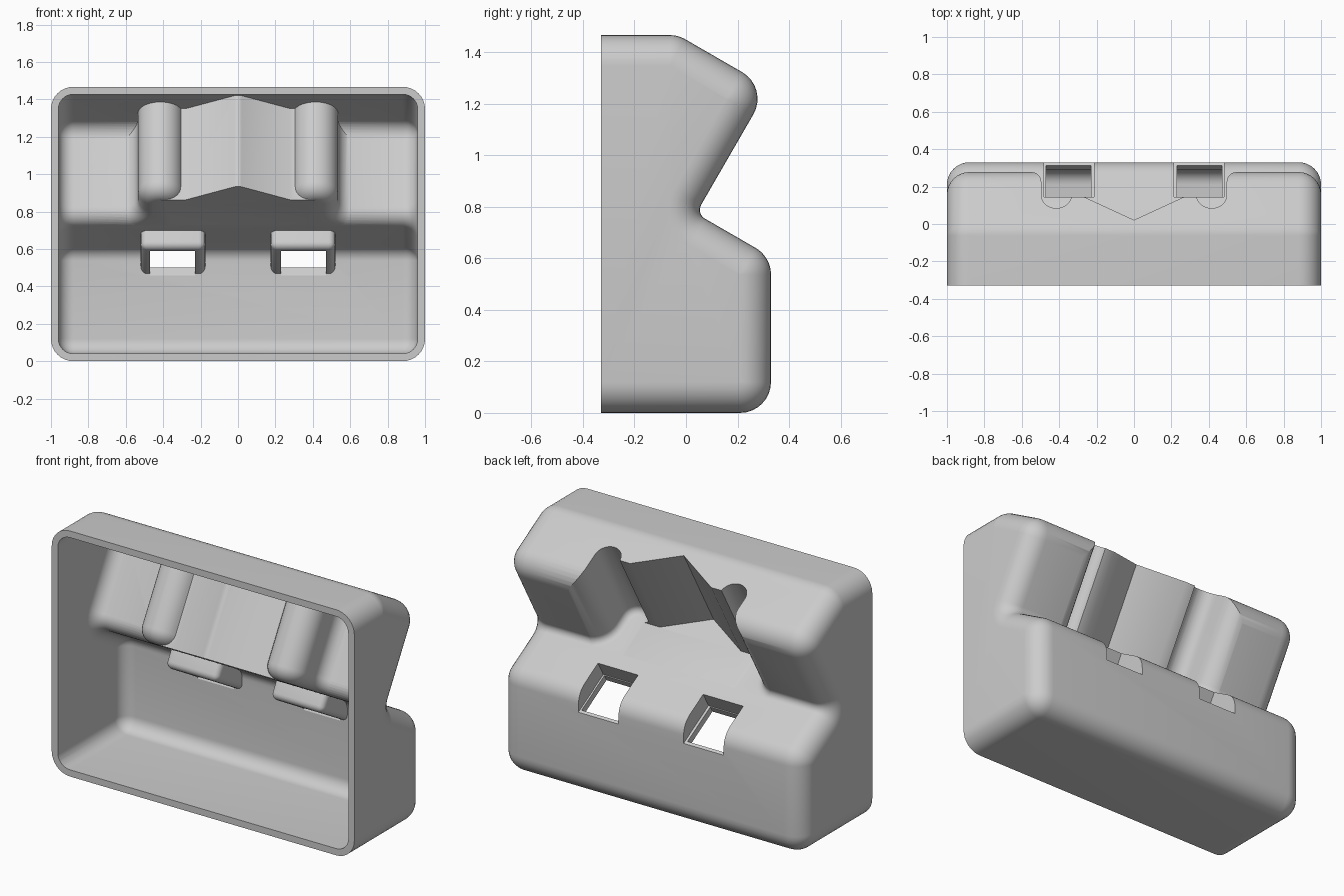
import bpy, bmesh, math
from mathutils import Vector, Matrix

if "Cube" in bpy.data.objects:
    bpy.data.objects.remove(bpy.data.objects["Cube"])

WALL, ROUND, FILLET = 0.04, 0.12, 0.04
SHELF, TOP, LOBE = 0.69, 1.255, -0.353   # shelf and roof heights, lobe face, in the tilted frame
C, S = math.cos(math.pi / 6), 0.5


def tilt(x, w, v):
    """Tilted frame: w runs out along the sloping shelf, v stands square to it."""
    return Vector((x, C * w + S * v, C * v - S * w))


def rounded(pts, radii, offs, n=8):
    """Counter-clockwise polygon, edges moved inward by offs, corners rounded."""
    pts = [Vector(p) for p in pts]
    m = len(pts)
    out = []
    for i, p in enumerate(pts):
        a = (p - pts[i - 1]).normalized()
        b = (pts[(i + 1) % m] - p).normalized()
        na = Vector((-a.y, a.x))
        turn = math.atan2(a.x * b.y - a.y * b.x, a.dot(b))
        da, db = offs[i - 1], offs[i]
        corner = p + (b * da - a * db) * (1 / math.sin(turn))
        side = 1 if turn > 0 else -1
        r = max(radii[i] - side * min(da, db), 0.0)
        start = corner - a * (r * math.tan(abs(turn) / 2))
        centre = start + na * r * side
        for k in range(n + 1):
            out.append(centre + Matrix.Rotation(turn * k / n, 2) @ (start - centre))
    return out


def loft(name, sections):
    bm = bmesh.new()
    rings = [[bm.verts.new(p) for p in s] for s in sections]
    m = len(rings[0])
    for r0, r1 in zip(rings, rings[1:]):
        for i in range(m):
            j = (i + 1) % m
            bm.faces.new((r0[i], r0[j], r1[j], r1[i]))
    bm.faces.new(rings[0][::-1])
    bm.faces.new(rings[-1])
    bmesh.ops.remove_doubles(bm, verts=bm.verts, dist=1e-4)
    bmesh.ops.recalc_face_normals(bm, faces=bm.faces)
    me = bpy.data.meshes.new(name)
    bm.to_mesh(me)
    bm.free()
    ob = bpy.data.objects.new(name, me)
    bpy.context.scene.collection.objects.link(ob)
    return ob


def body(name, t, front):
    """Side profile swept across x with rounded ends."""
    notch, ridge = tilt(0, LOBE, SHELF), tilt(0, LOBE, TOP)
    high = 1.467
    pts = [(front, 0), (0.33, 0), (0.33, (SHELF - S * 0.33) / C), notch.yz, ridge.yz,
           ((TOP - C * high) / S, high), (front, high)]
    radii = [0, ROUND, ROUND, FILLET, ROUND, ROUND, 0]
    r = ROUND - t
    half = []
    for k in range(9):
        a = math.pi / 2 * k / 8
        d = t + r * (1 - math.cos(a)) * 0.995
        half.append((1 - t - r + r * math.sin(a), rounded(pts, radii, [d] * 6 + [0])))
    rows = half[::-1] + [(-x, s) for x, s in half]
    return loft(name, [[(x, p.x, p.y) for p in s] for x, s in rows])


def recess(name, pts, radii, t, fillet, sign=1, lift=0.001):
    """Cutter standing on the shelf, its foot filleted."""
    r = fillet + t if fillet else 0
    base = SHELF - t + lift
    rows = []
    for k in range(9 if r else 1):
        a = math.pi / 2 * k / 8 if r else 0
        off = -t + r * (1 - math.sin(a))
        rows.append((base + r * (1 - math.cos(a)), rounded(pts, radii, [off] * len(pts))))
    rows.append((1.6, rows[-1][1]))
    return loft(name, [[tilt(sign * p.x, p.y, v) for p in s] for v, s in rows])


def block(name, x0, x1, w0, w1, v0, v1, sign, bevel=0.0):
    ob = loft(name, [[tilt(sign * x, w, v) for x, w in
                      ((x0, w0), (x1, w0), (x1, w1), (x0, w1))] for v in (v0, v1)])
    if bevel:
        bm = bmesh.new()
        bm.from_mesh(ob.data)
        bmesh.ops.bevel(bm, geom=bm.edges[:], offset=bevel, segments=5, profile=0.5,
                        affect='EDGES', clamp_overlap=True)
        bm.to_mesh(ob.data)
        bm.free()
    return ob


def subtract(target, cutter):
    cutter.hide_render = True
    mod = target.modifiers.new("cut", 'BOOLEAN')
    mod.operation, mod.solver, mod.object = 'DIFFERENCE', 'EXACT', cutter
    bpy.context.view_layer.objects.active = target
    bpy.ops.object.modifier_apply(modifier=mod.name)
    bpy.data.objects.remove(cutter)


# Central V and the two round grooves, as (x, w) outlines
vee = [(0, -0.70), (0.268, -0.557), (0.415, -0.557), (0.415, 0.5),
       (-0.415, 0.5), (-0.415, -0.557), (-0.268, -0.557)]
groove = [(0.335, -0.627), (0.495, -0.627), (0.495, LOBE + 0.002),
          (0.68, LOBE + 0.002), (0.68, 0.5), (0.335, 0.5)]
groove_radii = [0.079, 0.079, ROUND, 0, 0, 0]

# Outer skin and inner cavity share the same recesses, one wall apart
shell = body("housing_shell", 0, -0.33)
cavity = body("cavity", WALL, -0.6)
for solid, t in ((shell, 0), (cavity, WALL)):
    for sign in (1, -1):
        subtract(solid, recess("groove", groove, groove_radii, t, FILLET, sign))
    subtract(solid, recess("vee", vee, [0] * 7, t, 0, lift=0.002))

# Pockets on the shelf, with a walled box inside
for sign in (1, -1):
    subtract(shell, block("pocket", 0.215, 0.48, -0.231, 0.5, 0.59, 0.8, sign))
    subtract(cavity, block("pocket_box", 0.175, 0.52, -0.271, 0.4, 0.55, 0.8, sign, 0.035))

subtract(shell, cavity)

# Openings through the pocket floors
for sign in (1, -1):
    subtract(shell, block("opening", 0.23, 0.47, -0.226, 0.022, 0.53, 0.62, sign))

grey = bpy.data.materials.new("plain_grey")
grey.use_nodes = True
colour = (0.6, 0.6, 0.6, 1)
grey.diffuse_color = colour
grey.node_tree.nodes["Principled BSDF"].inputs["Base Color"].default_value = colour
shell.data.materials.clear()
shell.data.materials.append(grey)

bpy.ops.object.select_all(action='DESELECT')
shell.select_set(True)
bpy.context.view_layer.objects.active = shell
bpy.ops.object.shade_smooth_by_angle(angle=math.radians(30))
